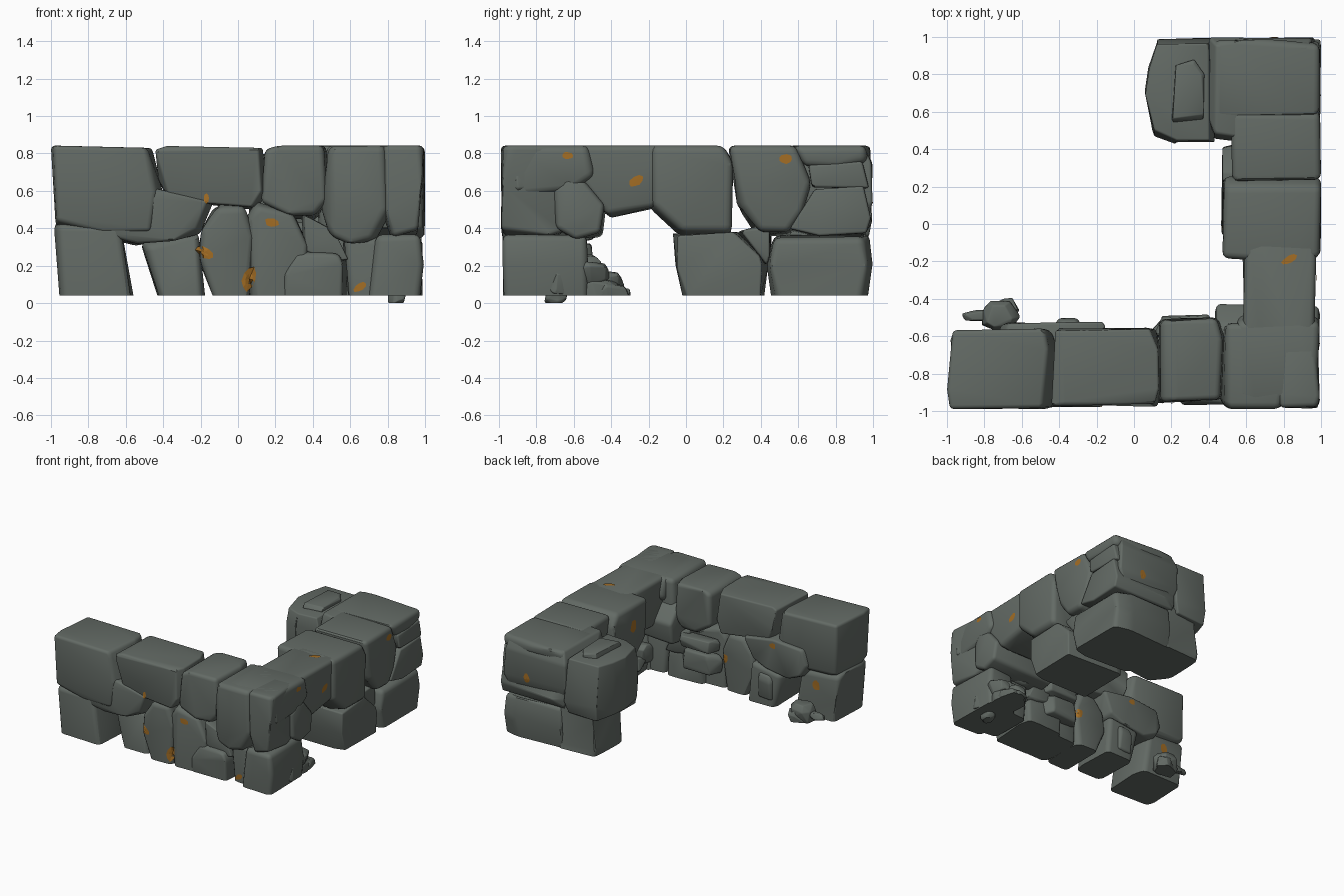
import bpy, bmesh, math, random
from mathutils import Vector
from mathutils.bvhtree import BVHTree

if "Cube" in bpy.data.objects:
    bpy.data.objects.remove(bpy.data.objects["Cube"])

random.seed(7)

def material(name, rgb):
    m = bpy.data.materials.new(name)
    m.diffuse_color = (*rgb, 1)
    m.use_nodes = True
    m.node_tree.nodes["Principled BSDF"].inputs["Base Color"].default_value = m.diffuse_color
    return m

GREY = material("stone grey", (0.125, 0.145, 0.130))
ORANGE = material("ochre lichen", (0.37, 0.155, 0.018))
stones = []

def place(axis, u, v, d):
    # profile planes: 'y' = x/z seen from the front, 'x' = y/z seen from the right, 'z' = x/y from above
    return {'y': Vector((u, d, v)), 'x': Vector((d, u, v)), 'z': Vector((u, v, d))}[axis]

def finish(bm, name, mat):
    me = bpy.data.meshes.new(name)
    bm.to_mesh(me)
    me.materials.append(mat)
    bm.free()
    ob = bpy.data.objects.new(name, me)
    bpy.context.collection.objects.link(ob)
    return ob

def stone(name, axis, poly, d0, d1, bevel=0.035, jit=0.012, floor=0.04, ends=0.9):
    """Faceted boulder: hull of a profile swept through four rings, edges rounded."""
    cu = sum(p[0] for p in poly) / len(poly)
    cv = sum(p[1] for p in poly) / len(poly)
    bm = bmesh.new()
    for t, s in ((0, ends + 0.03), (0.22, 1), (0.75, 1), (1, ends)):
        for u, v in poly:
            p = place(axis, cu + (u - cu) * s, cv + (v - cv) * s, d0 + (d1 - d0) * t)
            p += Vector([random.uniform(-jit, jit) for _ in range(3)])
            # keep feet and top course level
            if axis != 'z' and v < 0.06 and floor > 0.02:
                p.z = -0.02
            if axis != 'z' and v > 0.815:
                p.z = v
            p.x = max(-1, min(1, p.x))
            p.y = max(-0.99, min(1, p.y))
            p.z = min(0.842, p.z)
            bm.verts.new(p)
    res = bmesh.ops.convex_hull(bm, input=bm.verts)
    junk = {g for g in res['geom_interior'] + res['geom_unused'] if isinstance(g, bmesh.types.BMVert)}
    bmesh.ops.delete(bm, geom=list(junk), context='VERTS')
    bmesh.ops.dissolve_limit(bm, angle_limit=math.radians(13), verts=bm.verts, edges=bm.edges)
    edges = [e for e in bm.edges if len(e.link_faces) == 2 and e.calc_face_angle() > 0.3]
    bmesh.ops.bevel(bm, geom=edges, offset=bevel, segments=3, profile=0.5,
                    affect='EDGES', clamp_overlap=True)
    # cut the underside flat
    cut = bmesh.ops.bisect_plane(bm, geom=bm.verts[:] + bm.edges[:] + bm.faces[:],
                                 plane_co=(0, 0, floor), plane_no=(0, 0, -1), clear_outer=True)
    rim = [e for e in cut['geom_cut'] if isinstance(e, bmesh.types.BMEdge)]
    if rim:
        bmesh.ops.holes_fill(bm, edges=rim)
    bmesh.ops.triangulate(bm, faces=bm.faces)
    bmesh.ops.recalc_face_normals(bm, faces=bm.faces)
    ob = finish(bm, name, GREY)
    stones.append(ob)
    return ob

# front wall, upper course (profiles in x, z)
upper = [
    ([(-1, .842), (-.46, .83), (-.41, .6), (-.45, .38), (-.72, .37), (-.98, .42), (-1, .6)], -.985, -.57),
    ([(-.74, .45), (-.7, .35), (-.55, .30), (-.35, .32), (-.2, .38), (-.13, .56), (-.42, .62), (-.7, .6)], -.97, -.53),
    ([(-.45, .82), (-.4, .84), (.12, .83), (.15, .6), (.1, .5), (-.16, .52), (-.38, .55), (-.43, .68)], -.97, -.56),
    ([(.13, .82), (.2, .842), (.47, .842), (.48, .55), (.42, .45), (.28, .46), (.12, .54)], -.95, -.51),
    ([(.48, .84), (.80, .842), (.82, .5), (.73, .33), (.6, .30), (.49, .36), (.45, .5)], -.98, -.53),
]
# front wall, lower course
lower = [
    ([(-.99, .43), (-.62, .42), (-.57, .2), (-.56, .04), (-.95, .04), (-.99, .2)], -.97, -.58),
    ([(-.51, .32), (-.2, .38), (-.18, .04), (-.42, .04)], -.90, -.53),
    ([(-.2, .4), (-.12, .53), (.04, .53), (.09, .35), (.06, .04), (-.12, .04), (-.22, .22)], -.96, -.58),
    ([(.03, .45), (.1, .54), (.3, .48), (.38, .3), (.36, .04), (.07, .04)], -.95, -.60),
    ([(.3, .28), (.55, .26), (.58, .22), (.57, .04), (.22, .04), (.24, .14)], -.96, -.56),
    ([(.35, .48), (.52, .40), (.59, .22), (.5, .22), (.36, .27)], -.93, -.55),
    ([(.56, .36), (.78, .36), (.8, .04), (.59, .04)], -.92, -.56),
]
for i, (p, a, b) in enumerate(upper):
    stone("front_upper_stone_%d" % (i + 1), 'y', p, a, b)
for i, (p, a, b) in enumerate(lower):
    stone("front_lower_stone_%d" % (i + 1), 'y', p, a, b)

# corner stones
stone("corner_upper_stone", 'y', [(.78, .842), (.985, .842), (1, .62), (.975, .37), (.83, .34), (.77, .5)],
      -.985, -.66)
stone("corner_top_stone", 'x', [(-.95, .842), (-.5, .842), (-.47, .68), (-.6, .6), (-.9, .55)], .55, .985)
stone("corner_lower_stone", 'y', [(.73, .38), (.975, .38), (1, .2), (.97, .04), (.69, .04)], -.975, -.53)

# right wall with the arch (profiles in y, z)
right = [
    ([(-.72, .60), (-.64, .67), (-.53, .65), (-.43, .52), (-.45, .36), (-.6, .33), (-.7, .4)], .44, .985),
    ([(-.72, .842), (-.1, .842), (-.08, .55), (-.17, .505), (-.31, .53), (-.42, .46), (-.52, .62)], .585, .97),
    ([(-.2, .842), (.2, .842), (.26, .76), (.27, .6), (.25, .36), (-.03, .37), (-.06, .47), (-.2, .51)], .48, 1),
    ([(.22, .842), (.6, .842), (.68, .65), (.64, .48), (.55, .36), (.38, .36), (.28, .5), (.25, .7)], .52, 1),
    ([(.56, .842), (.985, .842), (.99, .75), (.8, .72), (.62, .73)], .42, .985),
    ([(.64, .74), (.96, .76), (.985, .62), (.75, .60), (.66, .62)], .42, .99),
    ([(.60, .5), (.68, .62), (.97, .63), (1, .45), (.98, .36), (.7, .35), (.55, .38)], .42, 1),
    ([(-.06, .37), (.27, .38), (.42, .25), (.43, .2), (.41, .04), (0, .04), (-.07, .2)], .47, .98),
    ([(.46, .36), (.97, .37), (1, .2), (.96, .04), (.47, .04), (.44, .2)], .45, .99),
    ([(.27, .38), (.46, .42), (.46, .24), (.42, .21)], .55, .93),
]
for i, (p, a, b) in enumerate(right):
    stone("right_wall_stone_%d" % (i + 1), 'x', p, a, b, ends=0.93)

# end pillar, stones seen from above (x, y)
stone("pillar_cap", 'z', [(.41, .99), (.96, .995), (.98, .8), (.93, .5), (.58, .43), (.42, .46), (.39, .6)], .46, .842)
stone("pillar_inner_stone", 'z', [(.12, .99), (.41, 1), (.42, .43), (.22, .42), (.1, .48), (.055, .7), (.07, .85)],
      .36, .80, bevel=.05)
stone("pillar_inner_foot", 'z', [(.15, .6), (.17, .96), (.5, .98), (.55, .5), (.25, .48)], -.02, .42)
stone("pillar_inner_slab", 'z', [(.2, .55), (.22, .85), (.32, .88), (.37, .8), (.37, .56)], .72, .83, bevel=.015)

# flat slabs leaning inside the front wall
stone("inner_slab_upper", 'z', [(.1, -.6), (.14, -.5), (.4, -.49), (.46, -.6)], .33, .43, bevel=.02)
stone("inner_slab_lower", 'z', [(.08, -.6), (.15, -.5), (.38, -.50), (.44, -.6)], .16, .31, bevel=.03)
stone("inner_foot_stone", 'z', [(-.45, -.6), (-.4, -.51), (-.3, -.51), (-.25, -.6)], .1, .3, bevel=.02)

# rubble: broken chips in the arch, at the corner and behind the left end
def chip(name, c, size, floor=0.04, n=7):
    poly = []
    for k in range(n):
        a = 2 * math.pi * (k + random.uniform(-.3, .3)) / n
        poly.append((c[0] + math.cos(a) * size[0], c[1] + math.sin(a) * size[1]))
    stone(name, 'z', poly, c[2] - size[2], c[2] + size[2], bevel=0.006, jit=0.015, floor=floor, ends=0.75)

chips = [
    ((.84, -.48, .07), (.13, .15, .06)), ((.88, -.40, .06), (.08, .10, .04)),
    ((.80, -.44, .12), (.09, .10, .04)), ((.90, -.52, .16), (.08, .10, .05)),
    ((.78, -.53, .18), (.1, .08, .07)), ((.86, -.34, .05), (.06, .05, .025)),
    ((.90, -.62, .22), (.08, .1, .07)), ((.93, -.68, .12), (.05, .07, .06)),
    ((-.72, -.49, .10), (.1, .08, .07)), ((-.69, -.46, .08), (.07, .06, .05)),
    ((-.83, -.49, .10), (.09, .025, .012)), ((.91, -.88, .66), (.085, .09, .06)),
    ((.91, -.87, .79), (.075, .07, .045)), ((.9, -.76, .80), (.06, .09, .035)),
]
for i, (c, s) in enumerate(chips):
    chip("rubble_%d" % (i + 1), c, s)
chip("rubble_ground_chip", (.85, -.7, .035), (.05, .06, .035), floor=0.0)

# lichen spots: thin patches projected on to the stones
verts, faces = [], []
for ob in stones:
    off = len(verts)
    verts += [v.co.copy() for v in ob.data.vertices]
    faces += [[off + k for k in p.vertices] for p in ob.data.polygons]
tree = BVHTree.FromPolygons(verts, faces)

def spot(start, direction, ru, rv, tilt=0.0):
    start, d = Vector(start), Vector(direction).normalized()
    up = Vector((0, 1, 0)) if abs(d.z) > .9 else Vector((0, 0, 1))
    side = d.cross(up).normalized()
    up = side.cross(d)
    bm = bmesh.new()
    def hit(a, r):
        u, v = math.cos(a) * ru * r, math.sin(a) * rv * r
        u, v = u * math.cos(tilt) - v * math.sin(tilt), u * math.sin(tilt) + v * math.cos(tilt)
        loc = tree.ray_cast(start + side * u + up * v, d)[0]
        return bm.verts.new(loc - d * .005) if loc else None
    rings = [[hit(0, 0)] * 9]
    for r in (.5, 1):
        rings.append([hit(2 * math.pi * k / 9, r * random.uniform(.8, 1.1)) for k in range(9)])
    for a, b in zip(rings, rings[1:]):
        for k in range(9):
            q = list(dict.fromkeys([a[k], b[k], b[(k + 1) % 9], a[(k + 1) % 9]]))
            # skip faces bridging a gap between stones
            if None not in q and max((p.co - q[0].co).length for p in q) < .08:
                bm.faces.new(q)
    finish(bm, "lichen_spot", ORANGE)

front, side, top, back, inner = (0, 1, 0), (-1, 0, 0), (0, 0, -1), (0, -1, 0), (1, 0, 0)
for p, d, ru, rv, t in [
    ((-.18, -2, .27), front, .05, .028, -.5), ((.18, -2, .43), front, .04, .024, -.3),
    ((.06, -2, .13), front, .04, .07, -.3), ((.65, -2, .085), front, .04, .02, .6),
    ((-.17, -2, .56), front, .015, .03, 0), ((2, -.27, .65), side, .045, .025, .6),
    ((2, .53, .77), side, .04, .026, 0), ((2, -.63, .79), side, .03, .02, 0),
    ((.83, -.19, 2), top, .045, .022, .5), ((-.78, 0, .3), back, .035, .045, 0),
    ((-.42, 0, .55), back, .03, .025, 0), ((.05, 0, .3), back, .03, .04, 0),
    ((.3, .0, .67), inner, .04, .05, 0), ((.75, 2, .55), back, .03, .04, 0),
]:
    spot(p, d, ru, rv, t)

# smooth shading with crisp creases
bpy.ops.object.select_all(action='DESELECT')
for ob in stones:
    ob.select_set(True)
bpy.context.view_layer.objects.active = stones[0]
bpy.ops.object.shade_smooth_by_angle(angle=math.radians(32))
